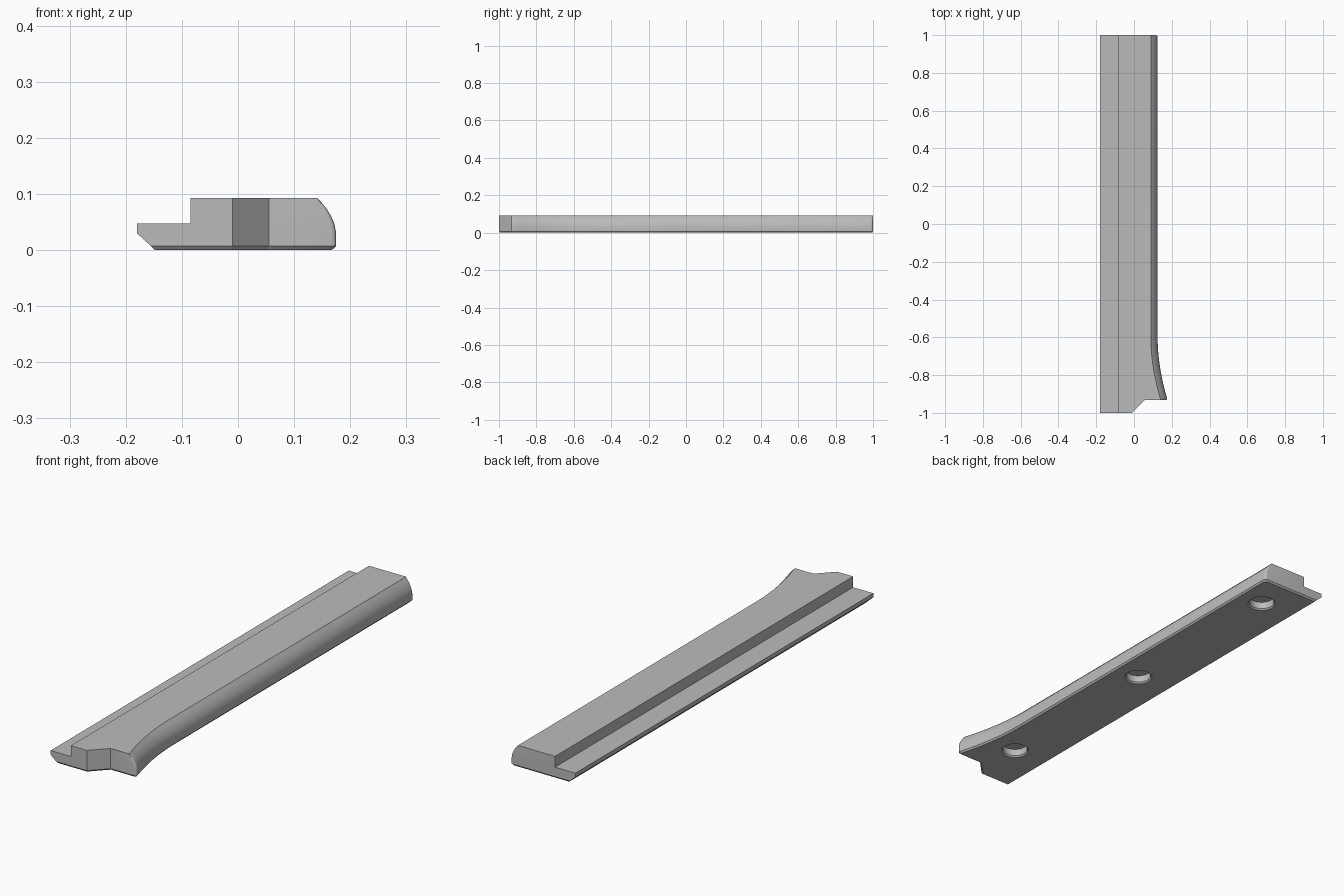
import bpy, bmesh, math

cube = bpy.data.objects.get("Cube")
if cube:
    bpy.data.objects.remove(cube)

grey = bpy.data.materials.new("plain_grey")
grey.use_nodes = True
colour = (0.5, 0.5, 0.5, 1)
grey.diffuse_color = colour
grey.node_tree.nodes["Principled BSDF"].inputs["Base Color"].default_value = colour

STEP_X = -0.085
FRONT, SHOULDER, BACK = -1.0, -0.933, 1.0


def flare(y):
    """x of the outer side, which curves outwards towards the front."""
    t = max(0.0, (-0.6 - y) / (-0.6 - SHOULDER))
    return 0.125 + 0.053 * t ** 1.9


def outline(left, inset, end, radius):
    """Plan outline of the bar, counterclockwise from the left front corner."""
    y0, y1 = SHOULDER + end, BACK - end
    pts = [(left, FRONT + end), (STEP_X, FRONT + end),
           (-0.01 - end / 2, FRONT + end), (0.055 - end / 2, y0)]
    quarter = [math.radians(22.5 * i) for i in range(5)]
    for a in quarter:                                   # rounded front corner
        y = y0 + radius * (1 - math.cos(a))
        pts.append((flare(y) - inset - radius * (1 - math.sin(a)), y))
    for i in range(1, 15):                              # flared side
        y = SHOULDER + 0.02 + i * 0.022
        pts.append((flare(y) - inset, y))
    for a in quarter:                                   # rounded back corner
        pts.append((flare(y1) - inset - radius * (1 - math.cos(a)),
                    y1 - radius * (1 - math.sin(a))))
    return pts + [(STEP_X, y1), (left, y1)]


# Bar: height, left x, outer inset, end inset, corner radius of each level
levels = [
    (0.000, -0.148, 0.006, 0.006, 0.012),
    (0.007, -0.155, 0.000, 0.000, 0.012),
    (0.030, -0.180, 0.000, 0.000, 0.012),
    (0.047, -0.180, 0.003, 0.000, 0.012),
    (0.047, STEP_X, 0.003, 0.000, 0.012),
    (0.060, STEP_X, 0.009, 0.000, 0.011),
    (0.073, STEP_X, 0.017, 0.000, 0.009),
    (0.083, STEP_X, 0.026, 0.000, 0.006),
    (0.093, STEP_X, 0.036, 0.000, 0.002),
]
bm = bmesh.new()
rings = [[bm.verts.new((x, y, z)) for x, y in outline(*rest)] for z, *rest in levels]
n = len(rings[0])
for low, high in zip(rings, rings[1:]):
    for i in range(n):
        j = (i + 1) % n
        bm.faces.new((low[i], low[j], high[j], high[i]))
bm.faces.new(rings[0][::-1])
bm.faces.new(rings[-1])
bmesh.ops.remove_doubles(bm, verts=bm.verts[:], dist=0.00005)
bmesh.ops.recalc_face_normals(bm, faces=bm.faces[:])
mesh = bpy.data.meshes.new("bar")
bm.to_mesh(mesh)
bm.free()
bar = bpy.data.objects.new("bar", mesh)
bpy.context.collection.objects.link(bar)
mesh.materials.append(grey)

# Round blind holes with a chamfered rim in the underside
bm = bmesh.new()
for y in (-0.76, 0.04, 0.84):
    profile = [(0.064, -0.007), (0.051, 0.006), (0.051, 0.036)]
    loops = [[bm.verts.new((0.01 + r * math.cos(math.tau * i / 48),
                            y + r * math.sin(math.tau * i / 48), z))
              for i in range(48)] for r, z in profile]
    for low, high in zip(loops, loops[1:]):
        for i in range(48):
            j = (i + 1) % 48
            bm.faces.new((low[i], low[j], high[j], high[i]))
    bm.faces.new(loops[0][::-1])
    bm.faces.new(loops[-1])
cut_mesh = bpy.data.meshes.new("hole_cutter")
bm.to_mesh(cut_mesh)
bm.free()
cut_mesh.materials.append(grey)
cutter = bpy.data.objects.new("hole_cutter", cut_mesh)
bpy.context.collection.objects.link(cutter)
cutter.hide_render = True

mod = bar.modifiers.new("holes", "BOOLEAN")
mod.operation = "DIFFERENCE"
mod.solver = "EXACT"
mod.object = cutter

bpy.ops.object.select_all(action="DESELECT")
bar.select_set(True)
bpy.context.view_layer.objects.active = bar
bpy.ops.object.modifier_apply(modifier="holes")
bpy.data.objects.remove(cutter)
bpy.ops.object.shade_smooth_by_angle(angle=math.radians(30))
